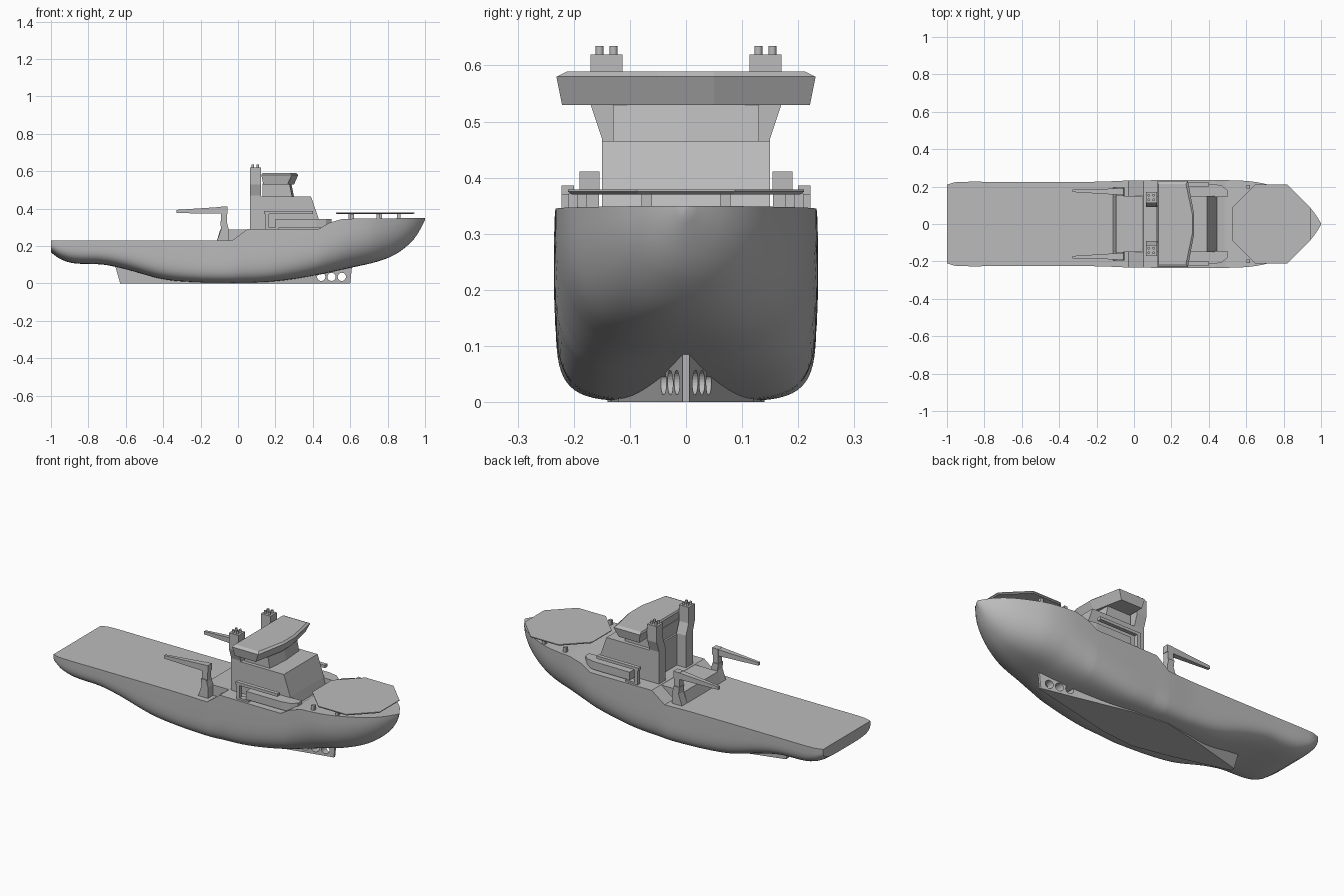
import bpy, bmesh, math
from mathutils import Vector

if "Cube" in bpy.data.objects:
    bpy.data.objects.remove(bpy.data.objects["Cube"])

grey = bpy.data.materials.new("ship grey")
grey.use_nodes = True
COLOUR = (0.5, 0.5, 0.5, 1)
grey.diffuse_color = COLOUR
grey.node_tree.nodes["Principled BSDF"].inputs["Base Color"].default_value = COLOUR


def finish(name, bm, smooth=None):
    bmesh.ops.recalc_face_normals(bm, faces=bm.faces)
    mesh = bpy.data.meshes.new(name)
    bm.to_mesh(mesh)
    bm.free()
    mesh.materials.append(grey)
    ob = bpy.data.objects.new(name, mesh)
    bpy.context.collection.objects.link(ob)
    if smooth:
        bpy.ops.object.select_all(action='DESELECT')
        ob.select_set(True)
        bpy.context.view_layer.objects.active = ob
        bpy.ops.object.shade_smooth_by_angle(angle=math.radians(smooth))
    return ob


def loft(name, rings, smooth=None):
    """Skin closed rings of equal length and cap both ends."""
    bm = bmesh.new()
    rows = [[bm.verts.new(p) for p in ring] for ring in rings]
    for a, b in zip(rows, rows[1:]):
        for i in range(len(a)):
            j = (i + 1) % len(a)
            bm.faces.new((a[i], a[j], b[j], b[i]))
    bm.faces.new(rows[0])
    bm.faces.new(rows[-1])
    return finish(name, bm, smooth)


def side_prism(name, profile, y0, y1):
    """Extrude an x-z profile across the ship."""
    return loft(name, [[(x, y, z) for x, z in profile] for y in (y0, y1)])


def box(name, x0, x1, y0, y1, z0, z1):
    return side_prism(name, [(x0, z0), (x1, z0), (x1, z1), (x0, z1)], y0, y1)


def cylinder(name, x, y, z0, z1, r, sides=16):
    ring = [(x + r * math.cos(math.tau * i / sides), y + r * math.sin(math.tau * i / sides))
            for i in range(sides)]
    return loft(name, [[(a, b, z) for a, b in ring] for z in (z0, z1)], 40)


def sample(pairs, x, curved=True):
    """Read a value off a list of (x, value) points."""
    n = len(pairs)
    for i in range(n - 1):
        (xa, va), (xb, vb) = pairs[i], pairs[i + 1]
        if x <= xb:
            t = (x - xa) / (xb - xa)
            if not curved:
                return va + (vb - va) * t

            def slope(k):
                p, q = pairs[max(k - 1, 0)], pairs[min(k + 1, n - 1)]
                return (q[1] - p[1]) / (q[0] - p[0]) * (xb - xa)
            return (va * (1 + 2 * t) * (1 - t) ** 2 + slope(i) * t * (1 - t) ** 2
                    + vb * t * t * (3 - 2 * t) - slope(i + 1) * t * t * (1 - t))
    return pairs[-1][1]


# Hull: rounded sections along the keel, deck and beam lines
KEEL = [(-1, .165), (-.95, .13), (-.88, .108), (-.72, .1), (-.6, .075), (-.4, .022), (-.2, .005), (0, .002),
        (.2, .011), (.4, .04), (.6, .083), (.75, .118), (.85, .16), (.93, .225), (.97, .28), (1, .34)]
DECK = [(-1, .23), (-.03, .23), (.05, .29), (.43, .29), (.49, .325), (.56, .345), (1, .35)]
BEAM = [(-1, .21), (-.95, .224), (-.7, .225), (-.2, .226), (0, .233), (.55, .233), (.7, .215),
        (.8, .178), (.9, .122), (.96, .066), (1, .004)]
FULLNESS = [(-1, 4), (-.6, 4.5), (-.2, 6), (.15, 5.5), (.6, 3), (1, 2)]
stations = sorted({-1 + i / 50 for i in range(101)} | {x for x, _ in DECK} | {.99, -.99})
rings = []
for x in stations:
    keel, deck, beam = sample(KEEL, x), sample(DECK, x, False), sample(BEAM, x)
    power = 2 / sample(FULLNESS, x, False)
    ring = []
    for i in range(33):
        a = math.pi * i / 32
        c, s = math.cos(a), math.sin(a)
        ring.append((x, math.copysign(abs(c) ** power, c) * beam,
                     deck - (deck - keel) * max(s, 0) ** power))
    rings.append(ring)
loft("hull", rings, 35)

# Wedge-shaped keel with three thruster tunnels
KEEL_PLAN = [(-.63, -.66, .012, .105), (-.3, -.3, .1, .05), (-.1, -.1, .14, .03), (.1, .1, .12, .04),
             (.4, .4, .05, .06), (.6, .61, .006, .095)]
keel = loft("keel_skeg", [[(x, -w, 0), (x, w, 0), (xt, w, top), (xt, -w, top)]
                          for x, xt, w, top in KEEL_PLAN])
for x in (.445, .5, .555):
    circle = [(x + .022 * math.cos(math.tau * i / 24), .035 + .022 * math.sin(math.tau * i / 24))
              for i in range(24)]
    cutter = side_prism("tunnel_cutter", circle, -.2, .2)
    cutter.hide_render = True
    mod = keel.modifiers.new("tunnel", 'BOOLEAN')
    mod.operation, mod.solver, mod.object = 'DIFFERENCE', 'EXACT', cutter
    bpy.context.view_layer.objects.active = keel
    bpy.ops.object.modifier_apply(modifier="tunnel")
    bpy.data.objects.remove(cutter)

# Working deck step and deckhouse tiers
side_prism("deck_step", [(-.115, .22), (.1, .22), (.1, .289), (-.095, .289)], -.15, .15)
side_prism("deckhouse", [(.12, .28), (.45, .28), (.43, .35), (.39, .465), (.12, .465)], -.15, .15)
loft("bridge_base", [[(.13, -.13, z), (f - .01, -.13, z), (f, 0, z), (f - .01, .13, z), (.13, .13, z)]
                     for z, f in ((.46, .3), (.535, .285))])


# Bridge with swept front and raked windows
def bridge_ring(z, half, nose, wing, back):
    return [(back, -half, z), (wing, -half, z), (nose, -.05, z), (nose, .05, z),
            (wing, half, z), (back, half, z)]


loft("bridge", [bridge_ring(.53, .221, .3, .265, .135), bridge_ring(.58, .231, .322, .288, .125),
                bridge_ring(.589, .213, .312, .278, .13)])

# Helicopter deck on short posts
cx, radius = .733, .21 / math.cos(math.pi / 8)
octagon = [(cx + radius * math.cos(math.pi * (i + .5) / 4), radius * math.sin(math.pi * (i + .5) / 4))
           for i in range(8)]
loft("helideck", [[(cx + (x - cx) * k, y * k, z) for x, y in octagon]
                  for z, k in ((.37, .97), (.375, 1), (.379, 1))])

for side, label in ((1, "left"), (-1, "right")):
    def pair(y0, y1):
        return sorted((y0 * side, y1 * side))

    # Helideck posts
    for x, y in ((.6, .07), (.76, .07), (.86, .07), (.61, .2), (.75, .185)):
        box(f"helideck_post_{label}", x - .009, x + .009, *pair(y - .009, y + .009), .335, .372)

    # Funnel leaning outward, with exhaust pipes
    loft(f"funnel_{label}", [[(.063, a * side, z), (.122, a * side, z), (.122, b * side, z), (.063, b * side, z)]
                             for a, b, z in ((.09, .15, .28), (.09, .15, .47), (.113, .17, .53), (.113, .17, .62))])
    for x in (.079, .105):
        for y in (.129, .154):
            cylinder(f"exhaust_pipe_{label}", x, y * side, .61, .635, .007)

    # Deck crane: foot, post and tapering boom
    side_prism(f"crane_foot_{label}", [(-.115, .22), (-.05, .22), (-.05, .29), (-.06, .33), (-.095, .33), (-.09, .29)],
               *pair(.15, .195))
    box(f"crane_post_{label}", -.092, -.058, *pair(.155, .19), .3, .41)
    loft(f"crane_boom_{label}", [[(x, (y - w) * side, z0), (x, (y + w) * side, z0),
                                  (x, (y + w) * side, z1), (x, (y - w) * side, z1)]
                                 for x, y, w, z0, z1 in ((-.055, .172, .018, .372, .411),
                                                         (-.33, .178, .007, .376, .393))])

    # Boat davit and enclosed boat station
    box(f"davit_post_{label}", .145, .165, *pair(.2, .222), .28, .375)
    box(f"davit_beam_{label}", .14, .4, *pair(.2, .222), .37, .386)
    box(f"davit_foot_{label}", .165, .22, *pair(.19, .222), .28, .3)
    plan = [(.2, .145), (.2, .215), (.42, .215), (.47, .205), (.5, .18), (.5, .145)]
    loft(f"boat_station_{label}", [[(x, y * side, z) for x, y in plan] for z in (.3, .345)])
